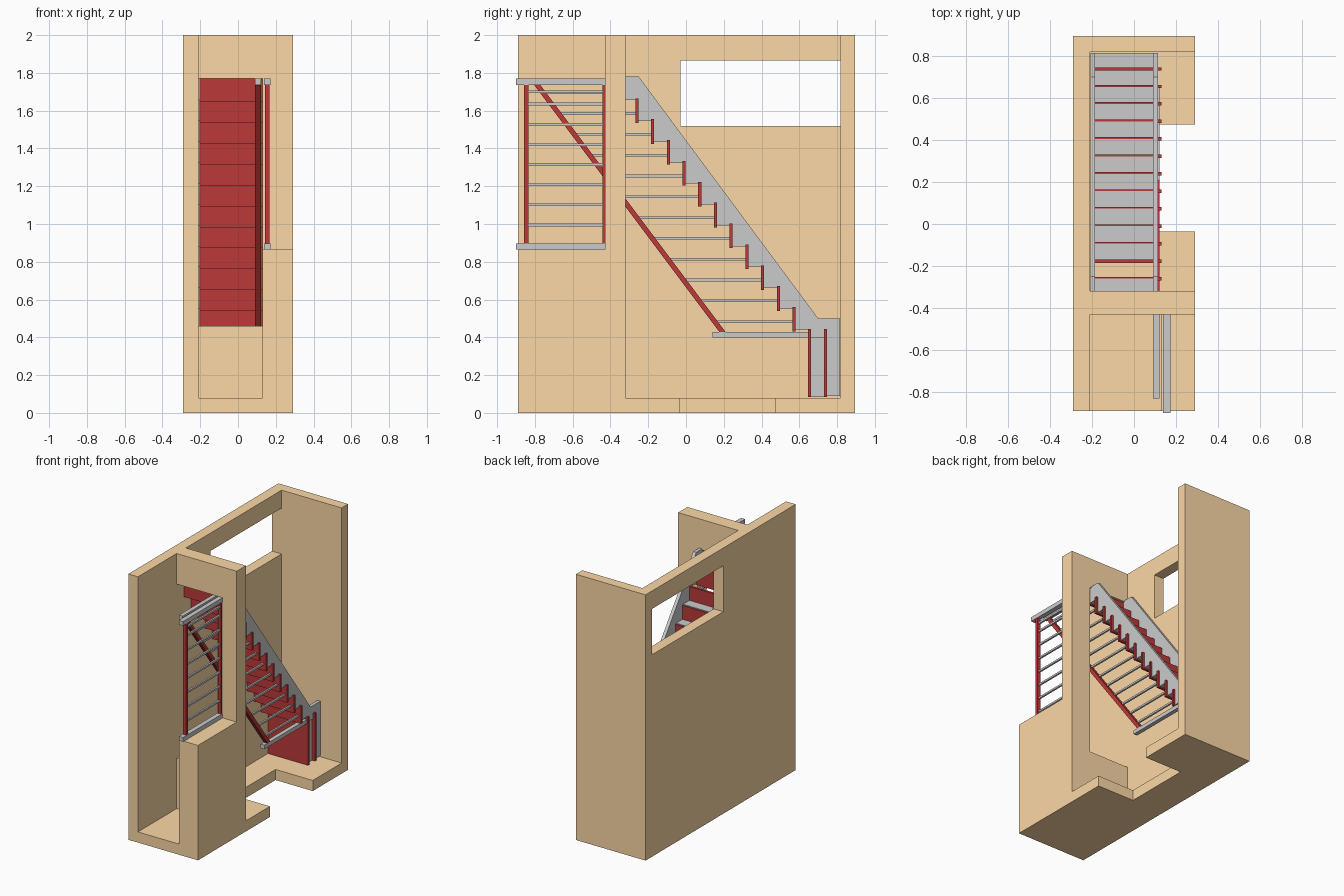
import bpy, bmesh
from mathutils import Vector

if "Cube" in bpy.data.objects:
    bpy.data.objects.remove(bpy.data.objects["Cube"])


def material(name, rgb):
    m = bpy.data.materials.new(name)
    m.diffuse_color = (*rgb, 1)
    m.use_nodes = True
    m.node_tree.nodes["Principled BSDF"].inputs["Base Color"].default_value = m.diffuse_color
    return m


ORANGE = material("wall_orange", (0.98, 0.69, 0.38))
RED = material("dark_red", (0.5, 0.04, 0.04))


def prism(name, axis, pts, lo, hi, mat=None):
    """Extrude a 2D outline along one axis; the outline uses the other two axes in order."""
    bm = bmesh.new()

    def place(p):
        c = list(p)
        c.insert("xyz".index(axis), lo)
        return c
    face = bm.faces.new([bm.verts.new(place(p)) for p in pts])
    new = bmesh.ops.extrude_face_region(bm, geom=[face])["geom"]
    step = Vector([hi - lo if a == axis else 0 for a in "xyz"])
    bmesh.ops.translate(bm, vec=step, verts=[v for v in new if isinstance(v, bmesh.types.BMVert)])
    bmesh.ops.recalc_face_normals(bm, faces=bm.faces)
    me = bpy.data.meshes.new(name)
    bm.to_mesh(me)
    bm.free()
    ob = bpy.data.objects.new(name, me)
    bpy.context.collection.objects.link(ob)
    if mat:
        me.materials.append(mat)
    return ob


def box(name, x, y, z, mat=None):
    return prism(name, "x", [(y[0], z[0]), (y[1], z[0]), (y[1], z[1]), (y[0], z[1])], x[0], x[1], mat)


# floor with a notch in the right side
prism("floor", "z", [(-.29, -.89), (.29, -.89), (.29, -.035), (-.02, -.035), (-.02, .475),
                     (.29, .475), (.29, .895), (-.29, .895)], 0, .08, ORANGE)

# left wall with a window cut through
left = box("left_wall", (-.29, -.21), (-.89, .895), (.08, 2), ORANGE)
cutter = box("window_cutter", (-.4, -.1), (-.03, .818), (1.52, 1.865))
cutter.hide_render = True
cutter.hide_viewport = True
cut = left.modifiers.new("window", "BOOLEAN")
cut.operation = "DIFFERENCE"
cut.solver = "EXACT"
cut.object = cutter

# back wall, middle wall with the stair opening, low landing wall
box("back_wall", (-.21, .29), (.818, .895), (.08, 2), ORANGE)
prism("middle_wall", "y", [(-.21, .08), (.29, .08), (.29, 2), (-.21, 2), (-.21, 1.77),
                           (.13, 1.77), (.13, .46), (-.21, .46)], -.43, -.32, ORANGE)
box("low_wall", (.13, .29), (-.89, -.43), (.08, .865), ORANGE)

# stair layout: riser k stands at ry(k), its foot on tread height tz(k)
N = 12


def ry(k):
    return .572 - .0832 * k


def tz(k):
    return .44 + .1105 * k


# stringers: straight top edge, stepped underside
outline = [(-.345, 1.78), (-.25, 1.78), (.70, .50), (.815, .50), (.815, .09), (.738, .09), (.738, .40), (.655, .40)]
outline += [(.655, tz(0))]
for k in range(N - 1):
    outline += [(ry(k), tz(k)), (ry(k), tz(k + 1))]
outline += [(-.345, tz(N - 1))]
for name, x in (("left", (-.208, -.185)), ("right", (.09, .115))):
    prism(name + "_stringer", "x", outline, *x)

# risers poke out past the right stringer
for k in range(N):
    top = min(tz(k + 1) + .01, 1.77)
    box(f"riser_{k + 3}", (-.203, .13), (ry(k) - .008, ry(k) + .008), (tz(k) - .01, top), RED)
for i, y in enumerate((.738, .655)):
    box(f"riser_{i + 1}", (-.203, .13), (y - .008, y + .008), (.085, .445), RED)

# treads, one left out near the top
for k in range(N):
    if k != 10:
        back = .655 if k == 0 else ry(k - 1)
        box(f"tread_{k + 3}", (-.185, .09), (ry(k), back), (tz(k), tz(k) + .016))
box("tread_1", (-.185, .09), (.738, .815), (.205, .22))
box("bottom_step_block", (-.185, .105), (.663, .73), (.085, .40))

# stair balustrade: end rails, sloping bar and level bars
RX = (.09, .121)
box("stair_top_rail", RX, (-.83, -.345), (1.737, 1.77))
box("stair_bottom_rail", RX, (.14, .65), (.398, .428))
prism("sloping_bar", "x", [(.177, .428), (.21, .428), (-.772, 1.737), (-.805, 1.737)], *RX, RED)
for k in range(N):
    z = .483 + .1102 * k
    y0 = .195 - (z - .428) * .982 / 1.309
    box(f"stair_bar_{k + 1}", (.099, .112), (y0, ry(k)), (z - .007, z + .007))

# landing railing on the low wall
LX = (.138, .173)
box("landing_bottom_rail", LX, (-.9, -.43), (.865, .897))
box("landing_top_rail", LX, (-.9, -.43), (1.737, 1.77))
box("landing_front_post", (.143, .168), (-.858, -.835), (.897, 1.737), RED)
box("landing_back_post", (.143, .168), (-.442, -.43), (.897, 1.737), RED)
for i, z in enumerate((.995, 1.102, 1.208, 1.315, 1.42, 1.527, 1.635, 1.70)):
    box(f"landing_bar_{i + 1}", (.149, .162), (-.84, -.435), (z - .007, z + .007))
